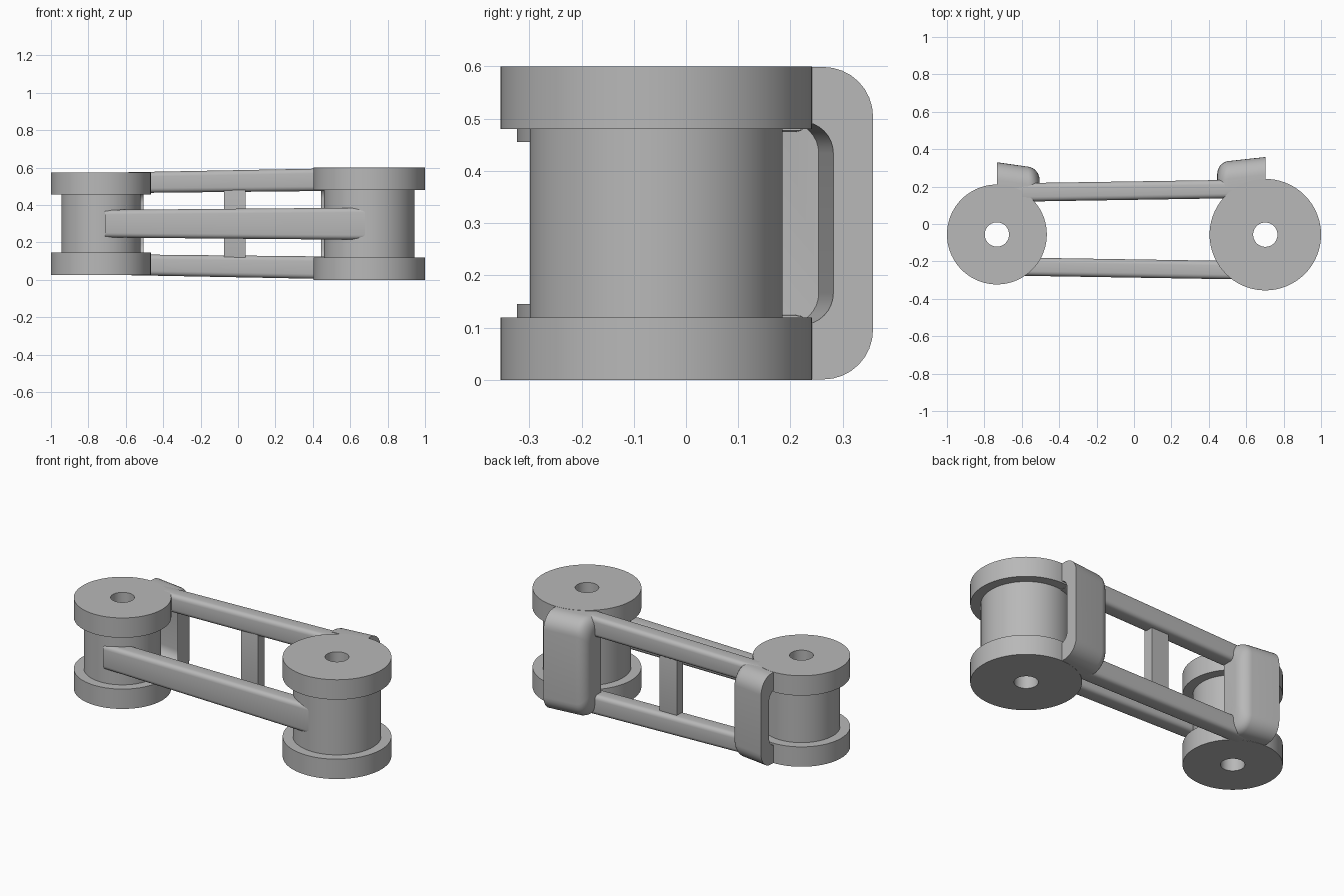
import bpy, bmesh, math

cube = bpy.data.objects.get("Cube")
if cube:
    bpy.data.objects.remove(cube)

grey = bpy.data.materials.new("plain grey")
grey.use_nodes = True
colour = (0.48, 0.48, 0.48, 1)
grey.diffuse_color = colour
grey.node_tree.nodes["Principled BSDF"].inputs["Base Color"].default_value = colour

MID_Z = 0.3


def loft(name, rings, closed=False):
    """Skin matching rings of points; cap the ends unless the rings form a loop."""
    bm = bmesh.new()
    loops = [[bm.verts.new(p) for p in ring] for ring in rings]
    pairs = list(zip(loops, loops[1:]))
    if closed:
        pairs.append((loops[-1], loops[0]))
    else:
        bm.faces.new(loops[0])
        bm.faces.new(loops[-1])
    for a, b in pairs:
        n = len(a)
        for i in range(n):
            j = (i + 1) % n
            bm.faces.new((a[i], a[j], b[j], b[i]))
    bmesh.ops.recalc_face_normals(bm, faces=bm.faces)
    mesh = bpy.data.meshes.new(name)
    bm.to_mesh(mesh)
    bm.free()
    mesh.materials.append(grey)
    obj = bpy.data.objects.new(name, mesh)
    bpy.context.collection.objects.link(obj)
    bpy.ops.object.select_all(action='DESELECT')
    obj.select_set(True)
    bpy.context.view_layer.objects.active = obj
    bpy.ops.object.shade_smooth_by_angle(angle=math.radians(30))
    return obj


def arc(cy, cz, r, start, end, steps=8):
    """Points of an arc in the y-z plane, angles in degrees."""
    angles = [math.radians(start + (end - start) * i / steps) for i in range(steps + 1)]
    return [(cy + r * math.cos(a), cz + r * math.sin(a)) for a in angles]


def spool(name, x, y, rim, core, half, flange=0.12, hole=0.065, sides=72):
    profile = [(hole, -half), (rim, -half), (rim, flange - half), (core, flange - half),
               (core, half - flange), (rim, half - flange), (rim, half), (hole, half)]
    rings = []
    for i in range(sides):
        a = math.tau * i / sides
        rings.append([(x + r * math.cos(a), y + r * math.sin(a), MID_Z + z) for r, z in profile])
    return loft(name, rings, closed=True)


def bar(name, ends, r=0.025):
    """Rounded bar; each end is (x, y low, y high, z low, z high)."""
    rings = []
    for x, y0, y1, z0, z1 in ends:
        section = (arc(y1 - r, z1 - r, r, 0, 90, 4) + arc(y0 + r, z1 - r, r, 90, 180, 4)
                   + arc(y0 + r, z0 + r, r, 180, 270, 4) + arc(y1 - r, z0 + r, r, 270, 360, 4))
        rings.append([(x, y, z) for y, z in section])
    return loft(name, rings)


def bracket(name, x_open, x_round, y_open, y_round, root, half, wall=0.076, r=0.06):
    """C-shaped guard, its far end rounded over on the outside."""
    side = 1 if x_open > x_round else -1
    stations = [(x_open, 0)]
    for i in range(9):
        a = math.pi / 2 * i / 8
        stations.append((x_round + side * r * (1 - math.sin(a)), r * (1 - math.cos(a))))
    rings = []
    for x, inset in stations:
        t = (x - x_open) / (x_round - x_open)
        y = y_open + (y_round - y_open) * t
        h, out, inner_h, inner_y = half - inset, y - inset, half - 0.105, y - wall
        big, small = 0.095, 0.06
        section = ([(root, -h)] + arc(out - big, big - h, big, -90, 0)
                   + arc(out - big, h - big, big, 0, 90) + [(root, h), (root, inner_h)]
                   + arc(inner_y - small, inner_h - small, small, 90, 0)
                   + arc(inner_y - small, small - inner_h, small, 0, -90) + [(root, -inner_h)])
        rings.append([(x, py, MID_Z + pz) for py, pz in section])
    return loft(name, rings)


# Spools
spool("small_spool", -0.733, -0.056, 0.267, 0.212, 0.275)
spool("large_spool", 0.702, -0.057, 0.298, 0.242, 0.3)

# Front tie bar
bar("front_bar", [(-0.71, -0.275, -0.178, 0.226, 0.374), (0.68, -0.298, -0.2, 0.214, 0.386)])

# Rear rails, mirrored about the middle height
for name, s in (("upper_rear_rail", 1), ("lower_rear_rail", -1)):
    ends = []
    for x, y0, y1, low, high in ((-0.7, 0.118, 0.217, 0.163, 0.273), (0.66, 0.14, 0.238, 0.177, 0.299)):
        z = sorted((MID_Z + s * low, MID_Z + s * high))
        ends.append((x, y0, y1, *z))
    bar(name, ends)

# Upright between the rear rails
bar("rear_post", [(-0.075, 0.135, 0.195, 0.11, 0.49), (0.04, 0.135, 0.195, 0.11, 0.49)], r=0.004)

# Guards behind the spools
bracket("small_rear_guard", -0.733, -0.505, 0.33, 0.298, 0.165, 0.274)
bracket("large_rear_guard", 0.702, 0.445, 0.358, 0.33, 0.195, 0.299)
